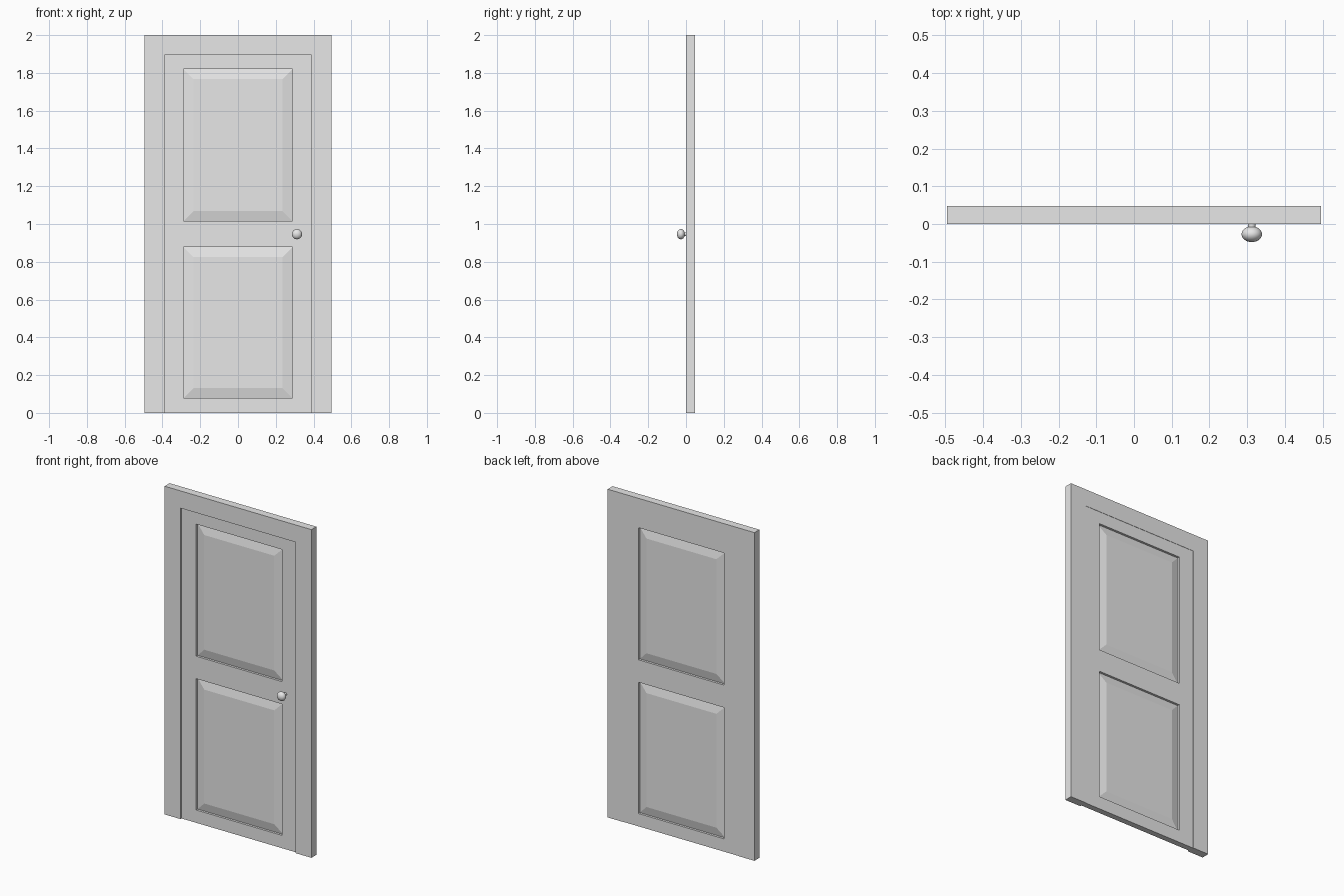
import bpy, bmesh, math
from mathutils import Matrix

if "Cube" in bpy.data.objects:
    bpy.data.objects.remove(bpy.data.objects["Cube"])

grey = bpy.data.materials.new("light_grey")
grey.diffuse_color = (0.8, 0.8, 0.8, 1)
grey.use_nodes = True
grey.node_tree.nodes["Principled BSDF"].inputs["Base Color"].default_value = grey.diffuse_color

DEPTH = 0.048                      # frame runs from y = 0 to y = DEPTH
HALF_W, IN_W, IN_H = 0.495, 0.388, 1.895
LEAF_FRONT, LEAF_BACK = 0.01, 0.046


def finish(name, bm):
    bmesh.ops.remove_doubles(bm, verts=bm.verts, dist=1e-5)
    bmesh.ops.recalc_face_normals(bm, faces=bm.faces)
    mesh = bpy.data.meshes.new(name)
    bm.to_mesh(mesh)
    bm.free()
    obj = bpy.data.objects.new(name, mesh)
    bpy.context.collection.objects.link(obj)
    mesh.materials.append(grey)
    return obj


# Frame: U-shaped profile extruded through its depth
bm = bmesh.new()
profile = [(-HALF_W, 0), (-HALF_W, 2), (HALF_W, 2), (HALF_W, 0),
           (IN_W, 0), (IN_W, IN_H), (-IN_W, IN_H), (-IN_W, 0)]
face = bm.faces.new([bm.verts.new((x, 0, z)) for x, z in profile])
ext = bmesh.ops.extrude_face_region(bm, geom=[face])
bmesh.ops.translate(bm, vec=(0, DEPTH, 0),
                    verts=[g for g in ext["geom"] if isinstance(g, bmesh.types.BMVert)])
finish("door_frame", bm)


# Leaf: grid of rails and stiles with raised panels on both sides
bm = bmesh.new()
xs = [-IN_W, -0.289, 0.289, IN_W]
zs = [0, 0.078, 0.878, 1.015, 1.82, IN_H]
STEP, FIELD, BEVEL = 0.014, 0.002, 0.053   # groove depth, field depth, slope width


def ring(x0, x1, z0, z1, y, inset=0):
    x0, x1, z0, z1 = x0 + inset, x1 - inset, z0 + inset, z1 - inset
    return [bm.verts.new((x, y, z)) for x, z in ((x0, z0), (x1, z0), (x1, z1), (x0, z1))]


def bridge(a, b):
    for i in range(4):
        j = (i + 1) % 4
        bm.faces.new((a[i], a[j], b[j], b[i]))


for y, inward in ((LEAF_FRONT, 1), (LEAF_BACK, -1)):
    for i in range(3):
        for j in range(5):
            cell = (xs[i], xs[i + 1], zs[j], zs[j + 1])
            outer = ring(*cell, y)
            if i == 1 and j in (1, 3):
                groove = ring(*cell, y + inward * STEP)
                field = ring(*cell, y + inward * FIELD, BEVEL)
                bridge(outer, groove)
                bridge(groove, field)
                bm.faces.new(field)
            else:
                bm.faces.new(outer)
bmesh.ops.remove_doubles(bm, verts=bm.verts, dist=1e-5)
# Close the leaf edges between its front and back
rim = [e for e in bm.edges if e.is_boundary]
bmesh.ops.bridge_loops(bm, edges=rim)
finish("door_leaf", bm)


# Knob: flattened ball on a short stem
KNOB = (0.312, -0.027, 0.946)
bm = bmesh.new()
bmesh.ops.create_uvsphere(bm, u_segments=32, v_segments=16, radius=1,
                          matrix=Matrix.Translation(KNOB)
                          @ Matrix.Diagonal((0.027, 0.021, 0.027, 1))
                          @ Matrix.Rotation(math.pi / 2, 4, 'X'))
knob = finish("door_knob", bm)

bm = bmesh.new()
bmesh.ops.create_cone(bm, cap_ends=True, segments=24, radius1=0.01, radius2=0.01, depth=0.032,
                      matrix=Matrix.Translation((KNOB[0], -0.003, KNOB[2]))
                      @ Matrix.Rotation(math.pi / 2, 4, 'X'))
stem = finish("knob_stem", bm)

for obj in (knob, stem):
    bpy.ops.object.select_all(action='DESELECT')
    obj.select_set(True)
    bpy.context.view_layer.objects.active = obj
    bpy.ops.object.shade_smooth_by_angle(angle=math.radians(40))
